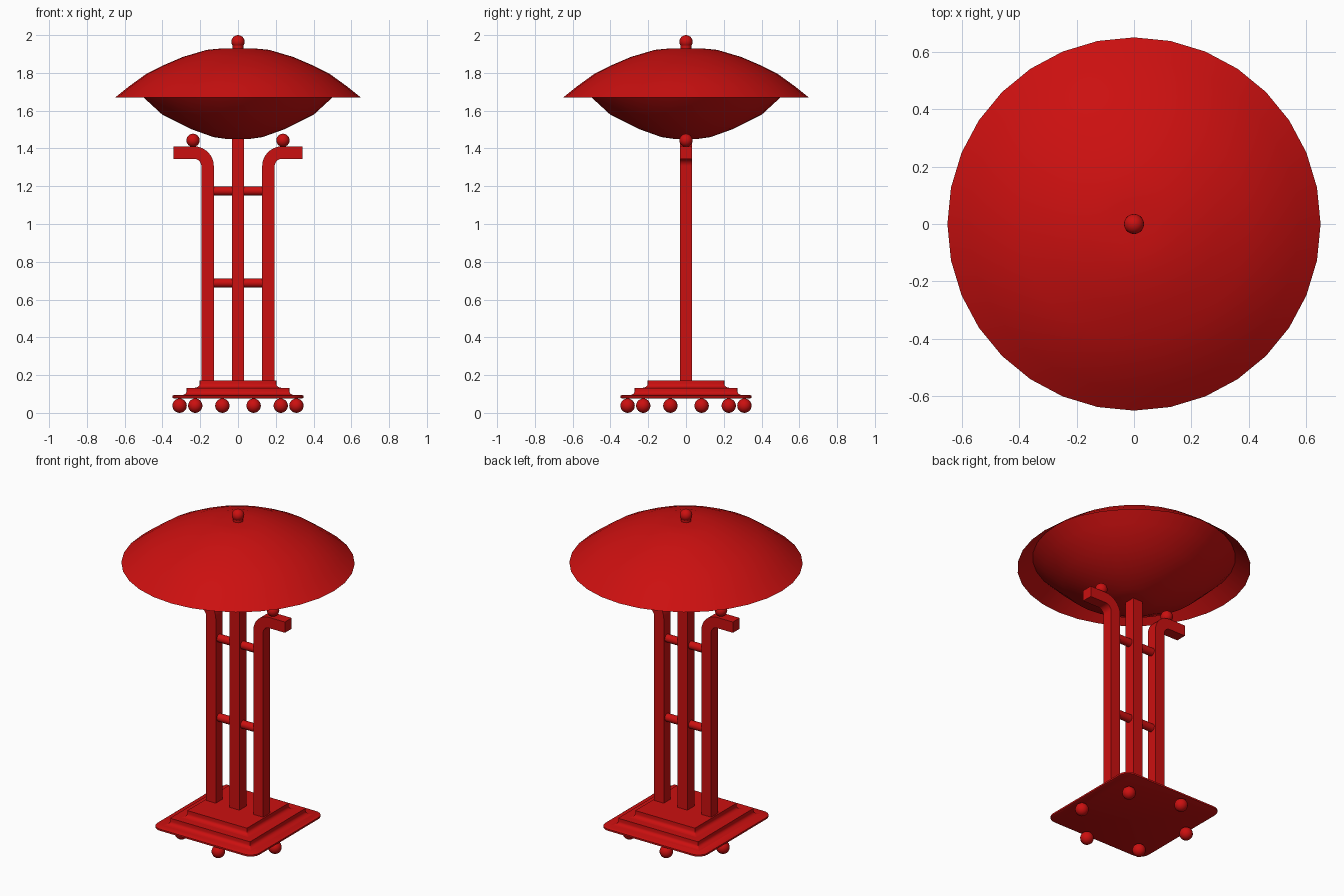
import bpy, bmesh, math
from mathutils import Matrix, Vector

cube = bpy.data.objects.get("Cube")
if cube:
    bpy.data.objects.remove(cube)

red = bpy.data.materials.new("glossy_red")
red.use_nodes = True
colour = (0.6, 0.005, 0.005, 1)
red.diffuse_color = colour
red.node_tree.nodes["Principled BSDF"].inputs["Base Color"].default_value = colour


def finish(name, bm, angle=None):
    """Turn a bmesh into a coloured object, smooth below the given angle."""
    bmesh.ops.recalc_face_normals(bm, faces=bm.faces)
    mesh = bpy.data.meshes.new(name)
    bm.to_mesh(mesh)
    bm.free()
    mesh.materials.append(red)
    obj = bpy.data.objects.new(name, mesh)
    bpy.context.collection.objects.link(obj)
    if angle:
        bpy.ops.object.select_all(action="DESELECT")
        obj.select_set(True)
        bpy.context.view_layer.objects.active = obj
        bpy.ops.object.shade_smooth_by_angle(angle=math.radians(angle))
    return obj


def ball(name, location, radius):
    bm = bmesh.new()
    bmesh.ops.create_uvsphere(bm, u_segments=20, v_segments=12, radius=radius,
                              matrix=Matrix.Translation(location))
    return finish(name, bm, 60)


def lathe(name, profile, steps=32):
    bm = bmesh.new()
    verts = [bm.verts.new((r, 0, z)) for r, z in profile]
    edges = [bm.edges.new(pair) for pair in zip(verts, verts[1:])]
    bmesh.ops.spin(bm, geom=verts + edges, cent=(0, 0, 0), axis=(0, 0, 1),
                   angle=math.tau, steps=steps)
    bmesh.ops.remove_doubles(bm, verts=bm.verts, dist=0.0005)
    return finish(name, bm, 40)


def loft(name, rings, angle=None):
    """Skin a list of equal-length point loops and cap both ends."""
    bm = bmesh.new()
    loops = [[bm.verts.new(p) for p in ring] for ring in rings]
    n = len(loops[0])
    for low, high in zip(loops, loops[1:]):
        for i in range(n):
            j = (i + 1) % n
            bm.faces.new((low[i], low[j], high[j], high[i]))
    bm.faces.new(loops[0])
    bm.faces.new(loops[-1])
    return finish(name, bm, angle)


def rounded_square(half, radius, z, steps=6):
    ring = []
    for corner in range(4):
        mid = math.radians(45 + 90 * corner)
        cx = math.copysign(half - radius, math.cos(mid))
        cy = math.copysign(half - radius, math.sin(mid))
        for s in range(steps + 1):
            a = math.radians(90 * corner + 90 * s / steps)
            ring.append((cx + radius * math.cos(a), cy + radius * math.sin(a), z))
    return ring


def cove(outer, inner, low, high, steps=4):
    """Concave quarter curve rising from a ledge to a wall."""
    for s in range(steps + 1):
        a = math.pi / 2 * s / steps
        yield outer - (outer - inner) * math.sin(a), high - (high - low) * math.cos(a)


# Stepped base: rounded plate, then two coved tiers
loft("base_plate", [rounded_square(h, 0.06, z) for h, z in
                    [(0.34, 0.077), (0.347, 0.08), (0.347, 0.09), (0.34, 0.094)]], 30)
for name, outer, inner, low, top in [("lower_tier", 0.3, 0.272, 0.094, 0.133),
                                     ("upper_tier", 0.228, 0.203, 0.133, 0.172)]:
    # the cove is drawn from the ledge upwards
    points = [(outer - (outer - inner) * math.sin(a), low + 0.02 * (1 - math.cos(a)))
              for a in (math.pi / 2 * s / 4 for s in range(5))]
    points.append((inner, top))
    loft(name, [rounded_square(h, 0.004, z, 2) for h, z in points], 30)

# Ball feet in a ring of six
for i in range(6):
    a = math.radians(45 + 60 * i)
    ball(f"foot_{i + 1}", (0.32 * math.cos(a), 0.32 * math.sin(a), 0.038), 0.038)

# Centre post
HALF = 0.033


def square_ring(centre, across):
    """Square cross-section spanned by a direction in xz and the y axis."""
    c, y = Vector(centre), Vector((0, HALF, 0))
    return [c + across * HALF + y, c - across * HALF + y,
            c - across * HALF - y, c + across * HALF - y]


side = Vector((1, 0, 0))
loft("centre_post", [square_ring((0, 0, 0.16), side), square_ring((0, 0, 1.47), side)])

# Side posts that bend outwards into short arms, each holding a ball
BEND = 0.072
for name, s in (("left", 1), ("right", -1)):
    rings = [square_ring((s * 0.161, 0, 0.16), side * s)]
    for k in range(9):
        a = math.pi / 2 * k / 8
        out = Vector((s * math.cos(a), 0, -math.sin(a)))
        centre = (s * (0.161 + BEND * (1 - math.cos(a))), 0, 1.306 + BEND * math.sin(a))
        rings.append(square_ring(centre, out))
    rings.append(square_ring((s * 0.342, 0, 1.378), Vector((0, 0, -1))))
    loft(name + "_post", rings, 30)
    ball(name + "_arm_ball", (s * 0.238, 0, 1.443), 0.035)

# Round rungs joining the posts
for name, z in (("lower_rung", 0.688), ("upper_rung", 1.175)):
    bm = bmesh.new()
    bmesh.ops.create_cone(bm, cap_ends=True, segments=16, radius1=0.024, radius2=0.024,
                          depth=0.28, matrix=Matrix.Translation((0, 0, z))
                          @ Matrix.Rotation(math.pi / 2, 4, "Y"))
    finish(name, bm, 40)

# Shade and the bowl beneath it
lathe("shade", [(0.65, 1.67), (0.575, 1.73), (0.485, 1.795), (0.4, 1.838),
                (0.29, 1.885), (0.165, 1.922), (0.08, 1.93), (0, 1.93)])
lathe("bowl", [(0.565, 1.735), (0.5, 1.67), (0.4, 1.578), (0.25, 1.503),
               (0.13, 1.46), (0.06, 1.45), (0, 1.448)])

# Finial
lathe("finial_neck", [(0.028, 1.92), (0.028, 1.945), (0, 1.945)], 16)
ball("finial_ball", (0, 0, 1.965), 0.035)
